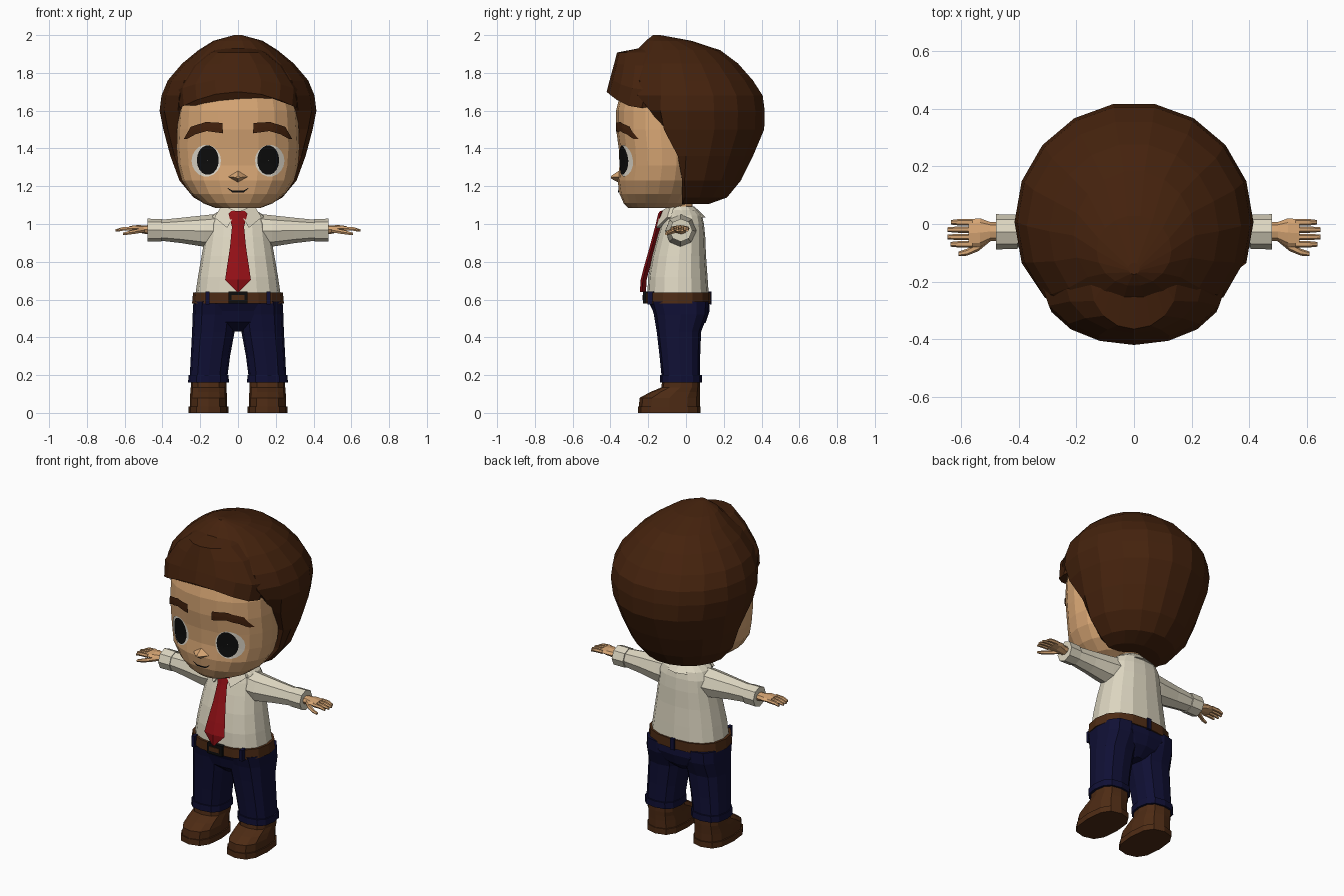
import bpy, bmesh, math
from mathutils import Vector
from mathutils.bvhtree import BVHTree

if "Cube" in bpy.data.objects:
    bpy.data.objects.remove(bpy.data.objects["Cube"])


def material(name, rgb):
    m = bpy.data.materials.new(name)
    m.diffuse_color = (*rgb, 1)
    m.use_nodes = True
    m.node_tree.nodes["Principled BSDF"].inputs["Base Color"].default_value = m.diffuse_color
    return m


SKIN = material("skin", (0.68, 0.38, 0.175))
HAIR = material("dark_brown", (0.058, 0.016, 0.004))
LEATHER = material("leather_brown", (0.075, 0.024, 0.007))
SHIRT = material("cream_cloth", (0.72, 0.67, 0.53))
NAVY = material("navy_cloth", (0.005, 0.005, 0.035))
RED = material("red_cloth", (0.29, 0.005, 0.008))
BLACK = material("black", (0.004, 0.004, 0.004))
WHITE = material("eye_white", (0.75, 0.70, 0.60))


def finish(name, bm, mat, mirror=False, solid=True):
    if solid:
        bmesh.ops.recalc_face_normals(bm, faces=bm.faces)
    me = bpy.data.meshes.new(name)
    bm.to_mesh(me)
    bm.free()
    me.materials.append(mat)
    ob = bpy.data.objects.new(name, me)
    bpy.context.collection.objects.link(ob)
    if mirror:
        ob.modifiers.new("mirror", 'MIRROR').use_mirror_merge = False
    return ob


def oval(n, p):
    """Unit superellipse points."""
    for i in range(n):
        a = 2 * math.pi * i / n
        c, s = math.cos(a), math.sin(a)
        yield (math.copysign(abs(c) ** (2 / p), c), math.copysign(abs(s) ** (2 / p), s))


def loft(name, rings, mat, mirror=False, caps=True, tweak=None):
    bm = bmesh.new()
    rows = [[bm.verts.new(tweak(Vector(c)) if tweak else c) for c in r] for r in rings]
    for a, b in zip(rows, rows[1:]):
        for i in range(len(a)):
            j = (i + 1) % len(a)
            bm.faces.new((a[i], a[j], b[j], b[i]))
    if caps:
        bm.faces.new(rows[0])
        bm.faces.new(rows[-1])
    return finish(name, bm, mat, mirror)


def stack(name, levels, mat, n=12, p=2.0, **kw):
    """Loft upward through levels (z, x0, x1, y_front, y_back)."""
    rings = [[((x0 + x1) / 2 + u * (x1 - x0) / 2, (y0 + y1) / 2 + v * (y1 - y0) / 2, z)
              for u, v in oval(n, p)] for z, x0, x1, y0, y1 in levels]
    return loft(name, rings, mat, **kw)


def sym(levels):
    return [(z, -r, r, y0, y1) for z, r, y0, y1 in levels]


def limb(name, stations, mat, n=8, p=2.0):
    """Loft along x through stations (x, y, z, half_y, half_z), mirrored."""
    rings = [[(x, y + u * hy, z + v * hz) for u, v in oval(n, p)] for x, y, z, hy, hz in stations]
    return loft(name, rings, mat, mirror=True)


def box(name, x0, x1, y0, y1, z0, z1, mat, mirror=False):
    rings = [[(x0, y0, z), (x1, y0, z), (x1, y1, z), (x0, y1, z)] for z in (z0, z1)]
    return loft(name, rings, mat, mirror)


# Shoes
stack("shoe_sole", [(0, .05, .262, -.255, .078), (.035, .05, .262, -.255, .078)],
      LEATHER, p=2.7, mirror=True)
stack("shoe_upper", [(.035, .057, .255, -.25, .073), (.08, .057, .255, -.245, .073),
                     (.11, .06, .252, -.19, .073), (.135, .06, .25, -.13, .073),
                     (.19, .062, .25, -.125, .073)], LEATHER, p=2.6, mirror=True)

# Trousers
stack("trouser_leg", [(.20, .055, .255, -.13, .075), (.30, .042, .25, -.14, .075),
                      (.43, .018, .243, -.155, .08), (.52, .005, .24, -.17, .115),
                      (.59, .005, .236, -.19, .12)], NAVY, p=2.6, mirror=True)
stack("trouser_cuff", [(.162, .048, .264, -.138, .084), (.2, .05, .262, -.138, .084)],
      NAVY, p=2.6, mirror=True)
stack("trouser_hips", sym([(.43, .04, -.10, .05), (.48, .15, -.16, .105),
                           (.54, .235, -.175, .125), (.59, .236, -.2, .122)]), NAVY, n=16, p=2.4)

# Belt with loops and buckle
stack("belt", sym([(.58, .243, -.218, .13), (.637, .238, -.218, .13)]), LEATHER, n=16, p=2.4)
box("front_belt_loop", .152, .172, -.205, -.17, .575, .642, NAVY, mirror=True)
box("back_belt_loop", -.014, .014, .12, .136, .575, .642, NAVY)
box("buckle", -.05, .05, -.227, -.2, .578, .642, BLACK)
box("buckle_inset", -.034, .034, -.231, -.22, .597, .624, LEATHER)

# Shirt
stack("shirt_body", sym([(.63, .225, -.205, .12), (.72, .212, -.2, .114), (.83, .193, -.18, .106),
                         (.93, .175, -.153, .102), (1.0, .165, -.13, .095),
                         (1.045, .14, -.115, .085), (1.075, .09, -.10, .06)]), SHIRT, n=16, p=2.4)
limb("sleeve", [(.10, -.025, .965, .085, .09), (.18, -.03, .963, .08, .083),
                (.30, -.03, .966, .064, .067), (.42, -.028, .967, .052, .054)], SHIRT)
limb("sleeve_cuff", [(.405, -.027, .967, .06, .06), (.48, -.027, .967, .061, .061)], SHIRT)

# Collar: sloping band plus two pointed front flaps
stack("collar_band", sym([(1.035, .12, -.135, .105), (1.092, .08, -.10, .045)]), SHIRT)
loft("collar_flap", [[(.005, -.137, 1.065), (.085, -.08, 1.10), (.125, -.10, 1.035), (.058, -.158, .98)],
                     [(.005, -.117, 1.065), (.085, -.06, 1.10), (.125, -.08, 1.035), (.058, -.135, .98)]],
     SHIRT, mirror=True)

# Tie
loft("tie", [[(-w, y, z), (0, y - .012, z), (w, y, z), (0, y + .02, z)] for w, y, z in
             [(.035, -.125, 1.07), (.05, -.135, 1.055), (.032, -.152, .985), (.042, -.18, .88),
              (.058, -.21, .775), (.068, -.228, .705), (.004, -.232, .64)]], RED)

# Hands: palm, four fingers and a thumb
limb("palm", [(.45, -.027, .968, .032, .026), (.50, -.026, .971, .033, .022),
              (.535, -.03, .976, .05, .018), (.575, -.032, .976, .048, .013)], SKIN)
for i, tip in enumerate((.635, .648, .648, .638)):
    y = .006 - i * .0255
    limb(f"finger_{i + 1}", [(.56, y, .976, .011, .012), (.61, y, .974, .011, .011),
                             (tip, y, .966, .008, .007)], SKIN, n=6)
limb("thumb", [(.495, -.045, .968, .012, .014), (.54, -.078, .960, .016, .013),
               (.58, -.098, .953, .012, .011), (.61, -.104, .947, .008, .007)], SKIN, n=6)

# Neck and head
stack("neck", sym([(1.03, .075, -.10, .035), (1.14, .07, -.10, .035)]), SKIN)
head = stack("head", sym([(1.085, .12, -.305, -.04), (1.11, .185, -.33, .02), (1.16, .25, -.352, .06),
                          (1.23, .297, -.362, .09), (1.31, .318, -.352, .10), (1.40, .325, -.356, .10),
                          (1.50, .322, -.37, .10), (1.60, .315, -.37, .10), (1.70, .29, -.345, .08),
                          (1.78, .2, -.28, .05)]), SKIN, n=20, p=2.15)
tree = BVHTree.FromPolygons([v.co for v in head.data.vertices],
                            [p.vertices[:] for p in head.data.polygons])


def on_face(x, z, lift):
    hit = tree.ray_cast(Vector((x, -2, z)), Vector((0, 1, 0)))[0]
    return (x, hit.y - lift, z)


def patch(name, rows, lift, mat, mirror=True):
    """Thin skin-hugging plate from rows of (x, z)."""
    bm = bmesh.new()
    vs = [[bm.verts.new(on_face(x, z, lift)) for x, z in r] for r in rows]
    for a, b in zip(vs, vs[1:]):
        for i in range(len(a) - 1):
            bm.faces.new((a[i], a[i + 1], b[i + 1], b[i]))
    bm.normal_update()
    for f in bm.faces:
        if f.normal.y > 0:
            f.normal_flip()
    return finish(name, bm, mat, mirror, solid=False)


def disc(cx, cz, rx, rz, n=18):
    return [[(cx + t * rx * math.cos(2 * math.pi * i / n), cz + t * rz * math.sin(2 * math.pi * i / n))
             for i in range(n + 1)] for t in (.02, .25, .5, .75, 1)]


def strip(top, bottom, steps=4):
    """Rows between two outlines, each segment subdivided."""
    def dense(pts):
        out = [pts[0]]
        for (x0, z0), (x1, z1) in zip(pts, pts[1:]):
            out += [(x0 + (x1 - x0) * k / steps, z0 + (z1 - z0) * k / steps) for k in range(1, steps + 1)]
        return out
    a, b = dense(top), dense(bottom)
    return [a, [((p[0] + q[0]) / 2, (p[1] + q[1]) / 2) for p, q in zip(a, b)], b]


# Face details
patch("eye_white", disc(.168, 1.335, .078, .084), .004, WHITE)
patch("pupil", disc(.16, 1.338, .058, .078), .009, BLACK)
patch("eyebrow", strip([(.082, 1.535), (.17, 1.54), (.25, 1.515), (.287, 1.45)],
                       [(.08, 1.48), (.165, 1.492), (.225, 1.475), (.27, 1.45)]), .009, HAIR)
patch("mouth", strip([(-.056, 1.192), (-.03, 1.177), (.03, 1.177), (.056, 1.192)],
                     [(-.054, 1.187), (-.03, 1.167), (.03, 1.167), (.054, 1.187)]), .006, BLACK, False)
loft("nose", [[(-.06, -.345, 1.25), (0, -.35, 1.285), (.06, -.345, 1.25), (0, -.35, 1.215)],
              [(-.012, -.398, 1.247), (0, -.396, 1.255), (.012, -.398, 1.247), (0, -.396, 1.24)]], SKIN)

# Hair: rounded cap cut back along the hairline
HAIRLINE = [(1.10, -.02), (1.31, -.02), (1.47, -.095), (1.60, -.19), (1.70, -.30), (1.76, -.5)]


def cut_back(v):
    for (z0, y0), (z1, y1) in zip(HAIRLINE, HAIRLINE[1:]):
        if z0 <= v.z <= z1:
            v.y = max(v.y, y0 + (y1 - y0) * (v.z - z0) / (z1 - z0))
    return v


stack("hair_cap", sym([(1.105, .17, -.16, .12), (1.14, .235, -.23, .22), (1.23, .31, -.31, .295),
                       (1.36, .358, -.36, .36), (1.50, .395, -.40, .42), (1.60, .415, -.41, .423),
                       (1.68, .405, -.40, .412), (1.76, .372, -.375, .36), (1.85, .295, -.33, .28),
                       (1.92, .21, -.265, .185), (1.97, .13, -.215, .03), (2.0, .02, -.175, -.135)]),
      HAIR, n=18, tweak=cut_back)


# Swept fringe, drooping toward the temples
def droop(v):
    v.z -= .9 * v.x ** 2 * max(0, (1.9 - v.z) / .2)
    return v


stack("hair_fringe", sym([(1.70, .31, -.42, -.05), (1.77, .32, -.402, -.02), (1.85, .24, -.38, -.02),
                          (1.908, .15, -.365, -.05), (1.93, .11, -.25, -.08)]),
      HAIR, n=16, tweak=droop)
